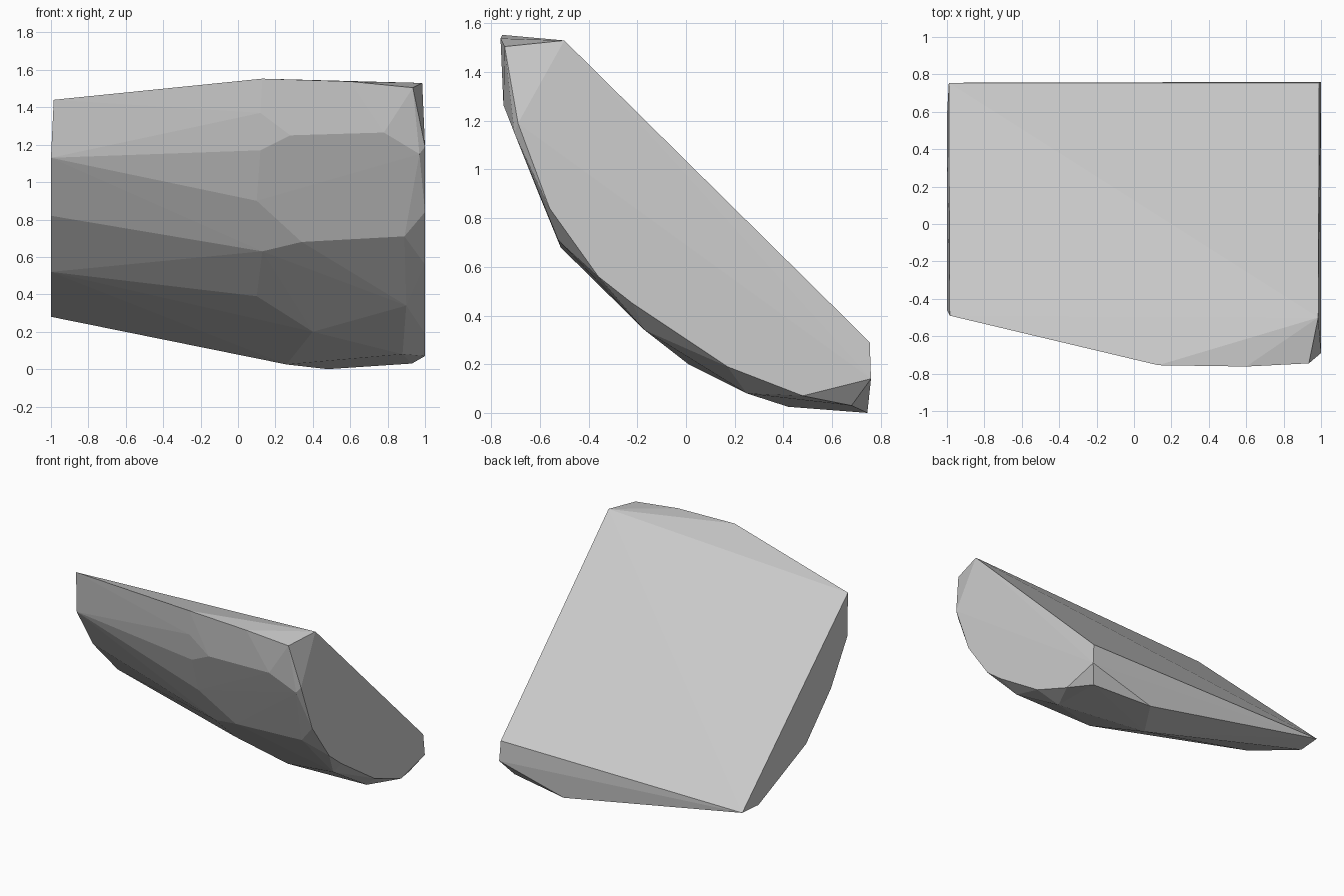
import bpy
import bmesh
from mathutils import Vector

# Remove the default object only
default_cube = bpy.data.objects.get("Cube")
if default_cube:
    bpy.data.objects.remove(default_cube, do_unlink=True)


def make_material(name, colour):
    """Plain single-colour material."""
    material = bpy.data.materials.new(name)
    material.use_nodes = True
    material.diffuse_color = colour
    shader = next(n for n in material.node_tree.nodes if n.type == "BSDF_PRINCIPLED")
    shader.inputs["Base Color"].default_value = colour
    return material


def end_outline(x, profile):
    """Corner points of a flat end, from a (y, z) profile."""
    return [Vector((x, y, z)) for y, z in profile]


def build_hull(name, points, material):
    """Faceted solid wrapped tightly around the corner points."""
    bm = bmesh.new()
    for point in points:
        bm.verts.new(point)
    result = bmesh.ops.convex_hull(bm, input=bm.verts[:], use_existing_faces=False)
    spare = set(result["geom_interior"]) | set(result["geom_unused"])
    spare = [item for item in spare if isinstance(item, bmesh.types.BMVert)]
    bmesh.ops.delete(bm, geom=spare, context="VERTS")
    bmesh.ops.recalc_face_normals(bm, faces=bm.faces[:])
    mesh = bpy.data.meshes.new(name)
    bm.to_mesh(mesh)
    bm.free()
    mesh.materials.append(material)
    rock = bpy.data.objects.new(name, mesh)
    bpy.context.collection.objects.link(rock)
    return rock


# Narrow flat end of the slab
narrow_end = end_outline(-1, [
    (-.46, 1.13), (-.27, .82), (.02, .52), (.58, .28),
])

# Wide flat end of the slab
wide_end = end_outline(1, [
    (-.69, 1.19), (-.56, .84), (-.36, .56), (-.22, .45),
    (.17, .19), (.48, .07), (.76, .14),
])

# Corners of the large sloping broken face
sloping_face = [
    (-.985, -.49, 1.44), (.985, -.5, 1.53),
    (.99, .755, .29), (-.99, .755, .285),
]

# Top rim
top_rim = [
    (.13, -.755, 1.553), (.6, -.762, 1.538), (.935, -.745, 1.505),
]

# Upper facets of the rounded front
upper_front = [
    (.12, -.742, 1.37), (.12, -.71, 1.17), (.28, -.742, 1.25),
    (.78, -.75, 1.265), (.97, -.705, 1.15), (.1, -.605, .9),
]

# Lower facets of the rounded front
lower_front = [
    (.34, -.515, .68), (.89, -.525, .71), (.13, -.455, .63),
    (.1, -.175, .39), (.4, .01, .2), (.9, -.17, .34),
]

# Underside
underside = [
    (.88, .25, .08), (.26, .42, .025), (.93, .68, .03), (.48, .745, 0),
]

stone_grey = make_material("stone_grey", (.6, .6, .6, 1))
corners = narrow_end + wide_end
for group in (sloping_face, top_rim, upper_front, lower_front, underside):
    corners += [Vector(corner) for corner in group]
build_hull("rock_slab", corners, stone_grey)
